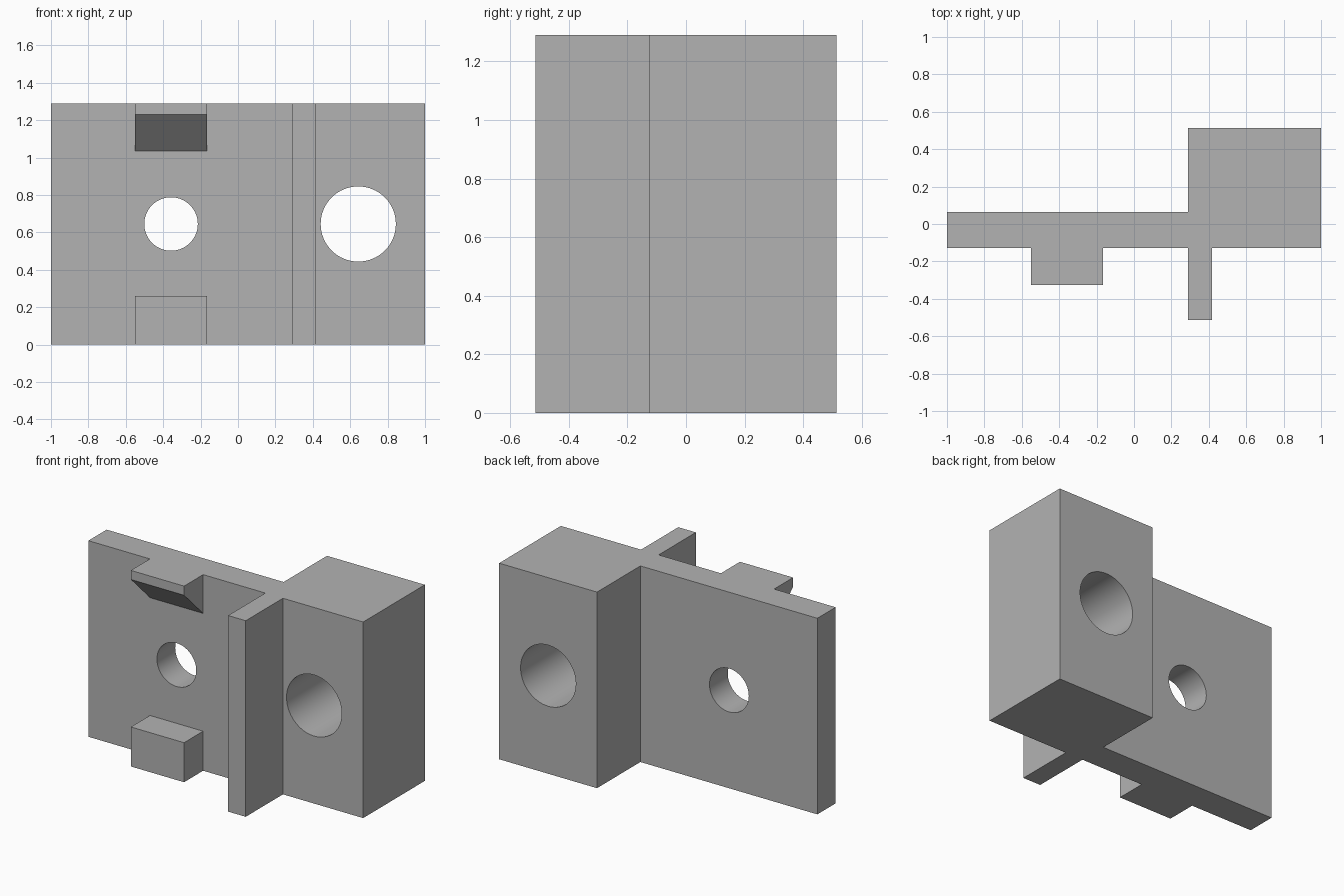
import bpy
import bmesh
from mathutils import Matrix, Vector

cube = bpy.data.objects.get("Cube")
if cube:
    bpy.data.objects.remove(cube, do_unlink=True)

HEIGHT = 1.29
FRONT, BACK = -0.127, 0.063      # faces of the thin plate
DEPTH = 0.514                    # half of the overall depth
TAB_LEFT, TAB_RIGHT = -0.552, -0.165
TAB_FRONT = -0.325
MID = HEIGHT / 2

grey = bpy.data.materials.new("plain_grey")
grey.use_nodes = True
colour = (0.45, 0.45, 0.45, 1)
grey.diffuse_color = colour
grey.node_tree.nodes["Principled BSDF"].inputs["Base Color"].default_value = colour


def finish(name, bm):
    bmesh.ops.recalc_face_normals(bm, faces=bm.faces)
    mesh = bpy.data.meshes.new(name)
    bm.to_mesh(mesh)
    bm.free()
    mesh.materials.append(grey)
    obj = bpy.data.objects.new(name, mesh)
    bpy.context.collection.objects.link(obj)
    return obj


def extrude(name, points, direction):
    bm = bmesh.new()
    face = bm.faces.new([bm.verts.new(p) for p in points])
    result = bmesh.ops.extrude_face_region(bm, geom=[face], use_keep_orig=True)
    verts = [v for v in result["geom"] if isinstance(v, bmesh.types.BMVert)]
    bmesh.ops.translate(bm, verts=verts, vec=Vector(direction))
    return finish(name, bm)


def tab(name, section):
    points = [(TAB_LEFT, y, z) for y, z in section]
    return extrude(name, points, (TAB_RIGHT - TAB_LEFT, 0, 0))


def hole(name, x, radius):
    bm = bmesh.new()
    place = Matrix.Translation((x, 0, MID)) @ Matrix.Rotation(1.5707963, 4, "X")
    bmesh.ops.create_cone(bm, cap_ends=True, segments=64, radius1=radius,
                          radius2=radius, depth=2, matrix=place)
    obj = finish(name, bm)
    obj.hide_render = True
    return obj


# Plate, thick block and front rib share one plan outline
outline = [(-1, FRONT), (0.288, FRONT), (0.288, -DEPTH), (0.416, -DEPTH),
           (0.416, FRONT), (1, FRONT), (1, DEPTH), (0.288, DEPTH),
           (0.288, BACK), (-1, BACK)]
bracket = extrude("bracket_body", [(x, y, 0) for x, y in outline], (0, 0, HEIGHT))

# Front tabs, rooted inside the plate; the upper one has a sloping underside
root = FRONT + 0.06
lower_tab = tab("lower_tab", [(root, 0), (TAB_FRONT, 0), (TAB_FRONT, 0.26), (root, 0.26)])
upper_tab = tab("upper_tab", [(root, HEIGHT), (TAB_FRONT, HEIGHT), (TAB_FRONT, 1.23),
                              (FRONT, 1.035), (root, 1.035)])

# Through holes
small_hole = hole("small_hole_cutter", -0.358, 0.143)
large_hole = hole("large_hole_cutter", 0.643, 0.201)

# Join and cut everything into a single solid
bpy.ops.object.select_all(action="DESELECT")
bpy.context.view_layer.objects.active = bracket
bracket.select_set(True)
for part, operation in ((lower_tab, "UNION"), (upper_tab, "UNION"),
                        (small_hole, "DIFFERENCE"), (large_hole, "DIFFERENCE")):
    mod = bracket.modifiers.new(part.name, "BOOLEAN")
    mod.operation = operation
    mod.solver = "EXACT"
    mod.object = part
    bpy.ops.object.modifier_apply(modifier=mod.name)
    bpy.data.objects.remove(part, do_unlink=True)

# Smooth hole walls, crisp edges elsewhere
bpy.ops.object.shade_smooth_by_angle(angle=0.5)
